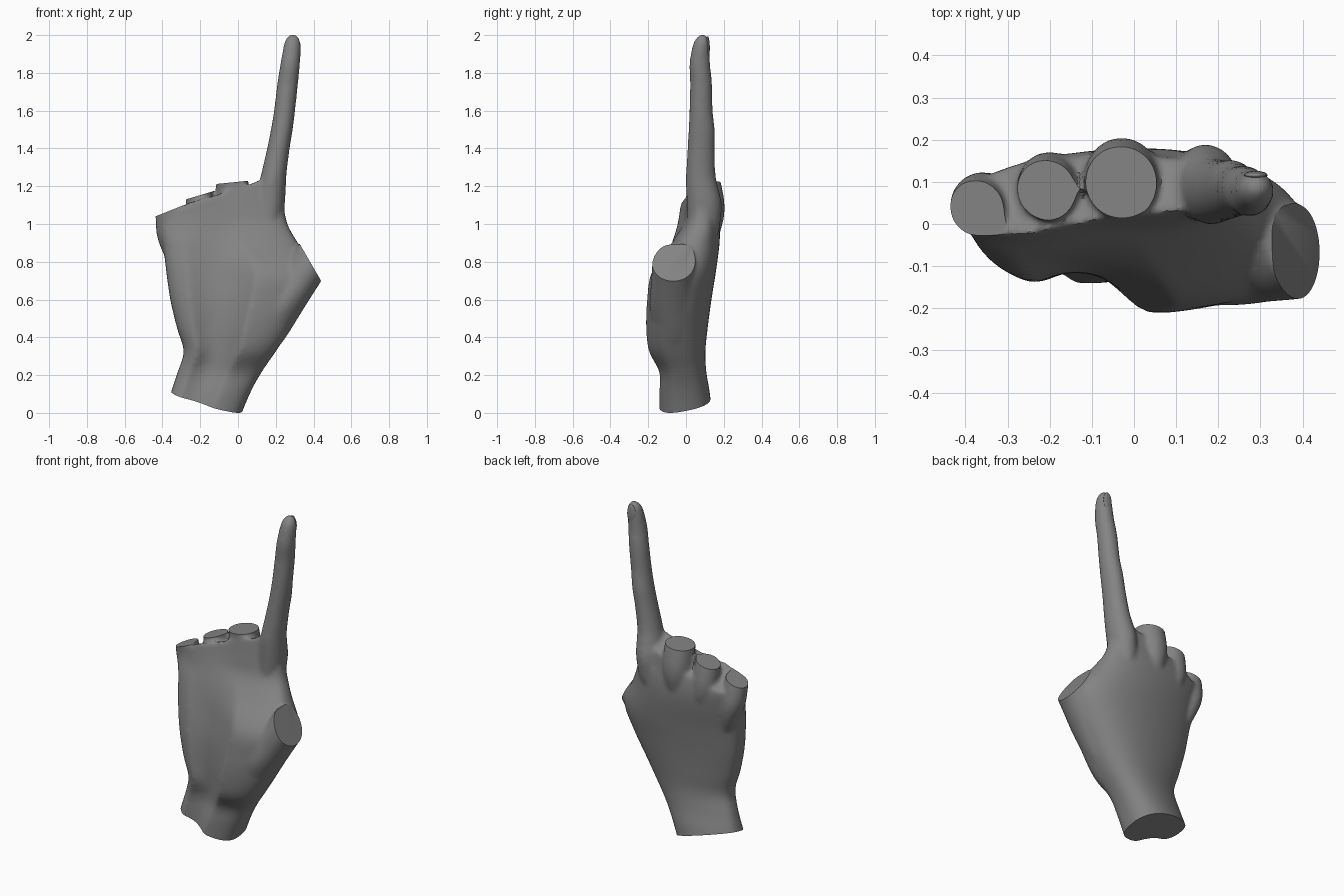
import bpy, bmesh, math
from mathutils import Vector, Matrix

cube = bpy.data.objects.get("Cube")
if cube:
    bpy.data.objects.remove(cube, do_unlink=True)

skin = bpy.data.materials.new("plain_grey")
skin.use_nodes = True
grey = (0.23, 0.23, 0.23, 1)
skin.diffuse_color = grey
skin.node_tree.nodes["Principled BSDF"].inputs["Base Color"].default_value = grey

SIDES = 64


def resample(rows, steps=5):
    """Smooth a list of section rows with a spline."""
    rows = [Vector(r) for r in rows]
    out = []
    for i in range(len(rows) - 1):
        a, b = rows[i], rows[i + 1]
        before, after = rows[max(i - 1, 0)], rows[min(i + 2, len(rows) - 1)]
        for k in range(steps):
            t = k / steps
            out.append(0.5 * (2 * a + (b - before) * t
                              + (2 * before - 5 * a + 4 * b - after) * t ** 2
                              + (3 * a - before - 3 * b + after) * t ** 3))
    return out + [rows[-1]]


def loft(rows, ring):
    """Closed skin through horizontal sections."""
    bm = bmesh.new()
    angles = [2 * math.pi * i / SIDES for i in range(SIDES)]
    rings = [[bm.verts.new(ring(r, a)) for a in angles] for r in resample(rows)]
    for low, high in zip(rings, rings[1:]):
        for i in range(SIDES):
            j = (i + 1) % SIDES
            bm.faces.new((low[i], low[j], high[j], high[i]))
    bm.faces.new(rings[0][::-1])
    bm.faces.new(rings[-1])
    bmesh.ops.recalc_face_normals(bm, faces=bm.faces)
    return bm


def oval(r, a):
    z, x, y, rx, ry = r
    return (x + rx * math.cos(a), y + ry * math.sin(a), z)


def palm_ring(r, a):
    """Rounded back; front with two pads and a hollow between them."""
    z, left, right, yl, yr, back, pad_l, hollow, pad_r = r
    u = math.cos(a)
    mid = yl + (yr - yl) * (u + 1) / 2
    if math.sin(a) > 0:
        side, power = back + 0.025 * u, 0.8
    else:
        s = min(max(u + 0.75, 0), 1)
        s = s * s * (3 - 2 * s)
        dip = max(0, 1 - ((u + 0.25) / 0.45) ** 2)
        side = pad_l + (pad_r - pad_l) * s + (hollow - (pad_l + pad_r) / 2) * dip
        power = 0.65
    y = mid + (side - mid) * abs(math.sin(a)) ** power
    return ((left + right) / 2 + (right - left) / 2 * u, y, z)


def slice_off(bm, point, normal):
    """Remove everything beyond a plane and close the cut."""
    bmesh.ops.bisect_plane(bm, geom=bm.verts[:] + bm.edges[:] + bm.faces[:],
                           plane_co=point, plane_no=normal, clear_outer=True)
    bmesh.ops.holes_fill(bm, edges=[e for e in bm.edges if e.is_boundary])
    bmesh.ops.recalc_face_normals(bm, faces=bm.faces)


def make_object(name, bm):
    mesh = bpy.data.meshes.new(name)
    bm.to_mesh(mesh)
    bm.free()
    mesh.materials.append(skin)
    obj = bpy.data.objects.new(name, mesh)
    bpy.context.collection.objects.link(obj)
    return obj


def apply_modifiers(obj):
    graph = bpy.context.evaluated_depsgraph_get()
    mesh = bpy.data.meshes.new_from_object(obj.evaluated_get(graph))
    obj.modifiers.clear()
    obj.data = mesh


# Wrist and palm, reaching out into the thumb
palm = loft([
    (-.12, -.43, -.03, 0, 0, .145, -.125, -.1, -.145),
    (.1, -.36, .06, 0, -.02, .125, -.125, -.1, -.145),
    (.22, -.32, .125, -.01, -.03, .105, -.125, -.095, -.145),
    (.33, -.288, .2, -.02, -.05, .1, -.16, -.115, -.2),
    (.45, -.322, .275, -.02, -.06, .112, -.17, -.122, -.215),
    (.6, -.358, .36, -.01, -.06, .132, -.165, -.12, -.21),
    (.75, -.38, .41, 0, -.05, .156, -.14, -.1, -.185),
    (.9, -.398, .32, .02, .02, .175, -.1, -.065, -.08),
    (1, -.418, .264, .03, .08, .175, -.06, -.04, -.02),
    (1.1, -.43, .243, .035, .09, .16, -.045, -.02, 0),
    (1.25, -.445, .225, .04, .09, .145, -.03, 0, .02)], palm_ring)
slice_off(palm, (-.03, 0, 1.2), (-.4, .55, 1))

# Raised finger
pointer = loft([
    (.8, .13, .06, .05, .05), (.95, .155, .09, .068, .08),
    (1.1, .17, .097, .077, .092), (1.2, .18, .085, .073, .085),
    (1.27, .19, .078, .067, .078), (1.4, .213, .08, .06, .072),
    (1.5, .231, .083, .058, .07), (1.6, .246, .08, .056, .062),
    (1.75, .263, .08, .055, .058), (1.85, .276, .073, .052, .055),
    (1.95, .287, .08, .045, .045), (1.985, .289, .085, .035, .033),
    (2.008, .29, .088, .016, .016)], oval)

# Thumb root
thumb = loft([
    (.3, .1, -.05, .07, .05), (.4, .14, -.06, .11, .1),
    (.55, .21, -.068, .134, .125), (.69, .313, -.068, .12, .117),
    (.8, .385, -.066, .122, .112), (.9, .44, -.06, .12, .104)], oval)

# Cut fingers: x, y, radius, cap height, cap slope
stubs = [(-.374, .035, .068, 1.07, .4), (-.208, .078, .073, 1.155, .3),
         (-.03, .096, .088, 1.225, .1)]
parts = [palm, pointer, thumb]
for x, y, r, top, slope in stubs:
    parts.append(loft([(top - .4, x * .75, y - .02, r * .5, r * .5),
                       (top - .25, x * .88, y + .01, r * .8, r * .9),
                       (top - .12, x * .97, y + .018, r, r * 1.03),
                       (top + .05, x, y - .005, r * .94, r * .94)], oval))

# Merge into one skin
whole = bmesh.new()
for part in parts:
    piece = bpy.data.meshes.new("piece")
    part.to_mesh(piece)
    part.free()
    whole.from_mesh(piece)
    bpy.data.meshes.remove(piece)
hand = make_object("hand", whole)
remesh = hand.modifiers.new("merge", "REMESH")
remesh.mode = "VOXEL"
remesh.voxel_size = 0.011
soften = hand.modifiers.new("soften", "SMOOTH")
soften.factor = 0.5
soften.iterations = 10
apply_modifiers(hand)

# Slanted wrist cut
bm = bmesh.new()
bm.from_mesh(hand.data)
slice_off(bm, (0, 0, .022), (-.28, .2, -1))
bm.to_mesh(hand.data)
bm.free()


# Flat cuts on the finger stubs and thumb
def add_cutter(point, lean, width, length, depth):
    bm = bmesh.new()
    place = (Matrix.Translation(point) @ Matrix.Rotation(lean, 4, "Y")
             @ Matrix.Translation((0, 0, depth / 2)))
    bmesh.ops.create_cube(bm, size=1,
                          matrix=place @ Matrix.Diagonal((width, length, depth, 1)))
    cutter = make_object("cutter", bm)
    cutter.hide_render = True
    cut = hand.modifiers.new("cut", "BOOLEAN")
    cut.operation = "DIFFERENCE"
    cut.solver = "EXACT"
    cut.object = cutter
    return cutter


cutters = [add_cutter((x, y, top), -math.atan(slope), .19, .4, .2)
           for x, y, r, top, slope in stubs]
cutters.append(add_cutter((.387, -.06, .795), math.radians(60), .34, .34, .35))
apply_modifiers(hand)
for cutter in cutters:
    bpy.data.objects.remove(cutter, do_unlink=True)

# Stand the wrist on the ground
ground = min(v.co.z for v in hand.data.vertices)
hand.data.transform(Matrix.Translation((0, 0, -ground)))

# Fingernail
bm = bmesh.new()
bmesh.ops.create_uvsphere(bm, u_segments=24, v_segments=12, radius=1)
place = Matrix.Translation((.289, .116, 1.938)) @ Matrix.Rotation(.02, 4, "X")
bmesh.ops.transform(bm, matrix=place @ Matrix.Diagonal((.028, .01, .056, 1)), verts=bm.verts)
nail = make_object("fingernail", bm)

for obj in (hand, nail):
    bpy.ops.object.select_all(action="DESELECT")
    obj.select_set(True)
    bpy.context.view_layer.objects.active = obj
    bpy.ops.object.shade_smooth_by_angle(angle=math.radians(35))
